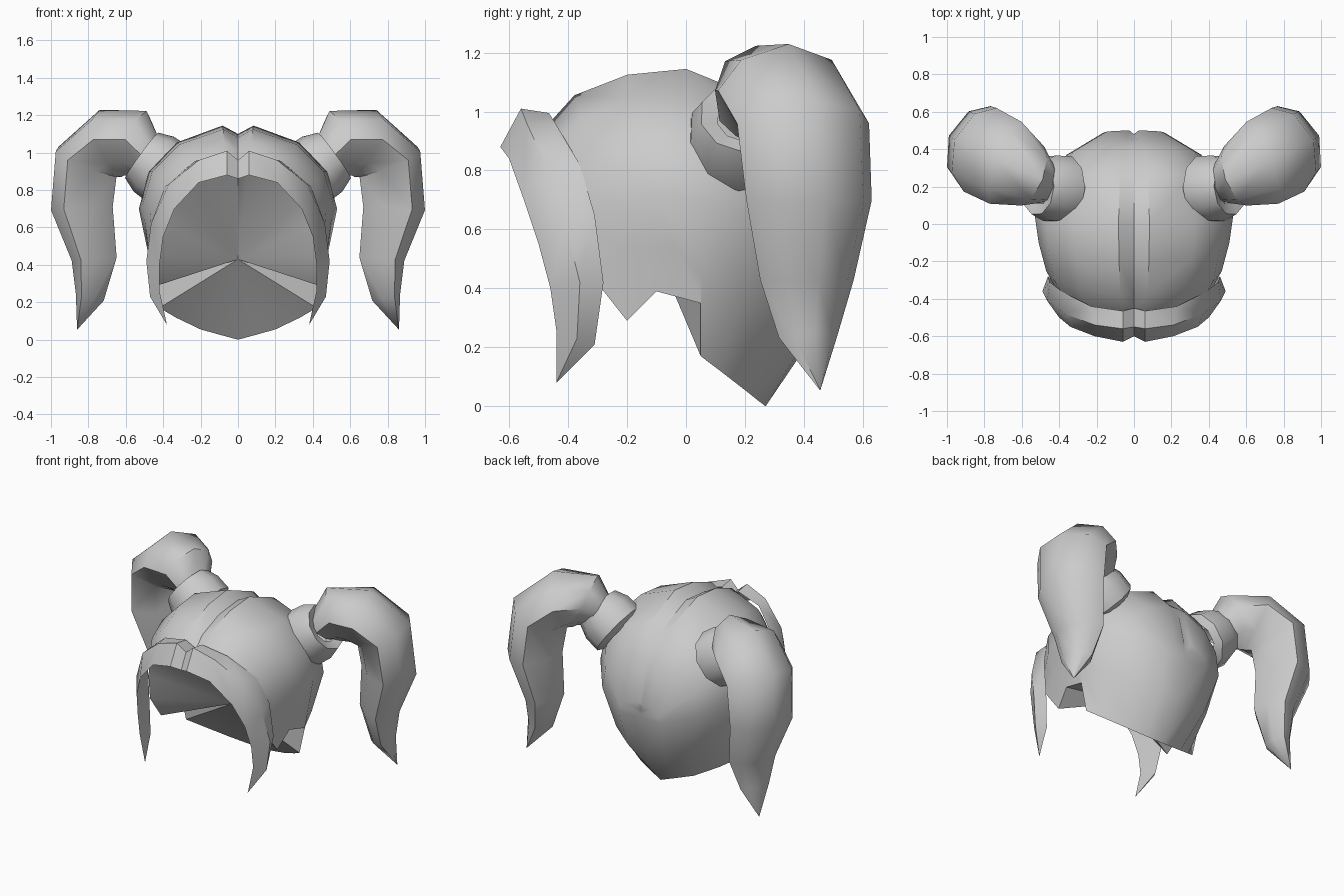
import bpy, bmesh
from math import sin, cos, radians, tau
from mathutils import Vector

cube = bpy.data.objects.get("Cube")
if cube:
    bpy.data.objects.remove(cube)

GREY = (0.6, 0.6, 0.6, 1)
hair = bpy.data.materials.new("hair_grey")
hair.use_nodes = True
hair.diffuse_color = GREY
hair.node_tree.nodes["Principled BSDF"].inputs["Base Color"].default_value = GREY


def loft(bm, rows, closed=False):
    """Skin consecutive rows of points; return the vertex rows."""
    rows = [[bm.verts.new(p) for p in row] for row in rows]
    for a, b in zip(rows, rows[1:]):
        n = len(a)
        for i in range(n if closed else n - 1):
            j = (i + 1) % n
            bm.faces.new((a[i], a[j], b[j], b[i]))
    return rows


def finish(name, bm, angle):
    """Mirror across x, weld, and shade with sharp creases."""
    mesh = bpy.data.meshes.new(name)
    obj = bpy.data.objects.new(name, mesh)
    bpy.context.collection.objects.link(obj)
    half = bm.copy()
    bmesh.ops.scale(half, vec=(-1, 1, 1), verts=half.verts)
    half.to_mesh(mesh)
    bm.from_mesh(mesh)
    bmesh.ops.remove_doubles(bm, verts=bm.verts, dist=0.001)
    bmesh.ops.dissolve_degenerate(bm, edges=bm.edges, dist=0.001)
    bmesh.ops.recalc_face_normals(bm, faces=bm.faces)
    bm.to_mesh(mesh)
    bm.free()
    half.free()
    mesh.materials.append(hair)
    bpy.ops.object.select_all(action="DESELECT")
    obj.select_set(True)
    bpy.context.view_layer.objects.active = obj
    bpy.ops.object.shade_smooth_by_angle(angle=radians(angle))


# Scalp: arches from brow to nape, each as crown, widest side and hem
arches = [
    ((-.47, .96), (.41, -.36, .62), (.43, -.2, .29)),
    ((-.38, 1.06), (.47, -.25, .68), (.45, -.1, .39)),
    ((-.2, 1.13), (.51, -.1, .72), (.46, .05, .35)),
    ((0, 1.15), (.53, .04, .7), (.42, .05, .17)),
    ((.27, 1.04), (.48, .22, .66), (.33, .12, .117)),
    ((.41, .88), (.36, .37, .56), (.2, .2, .055)),
    ((.5, .6), (.16, .49, .5), (.1, .235, .027)),
    ((.475, .55), (0, .475, .5), (0, .27, 0)),
]
rows = []
for i, ((ty, tz), side, hem) in enumerate(arches):
    sx, sy, sz = side
    row = [(0, ty - (.02 if i == 6 else 0), tz - (.05 if i < 5 else 0))]  # centre parting
    for deg in (9, 38, 64, 90):
        s, c = sin(radians(deg)), cos(radians(deg))
        row.append((sx * s, sy + (ty - sy) * c, sz + (tz - sz) * c))
    mid = (Vector(side) + Vector(hem)) / 2
    row += [(mid.x, mid.y * 1.18, mid.z), hem]
    rows.append(row)
bm = bmesh.new()
grid = loft(bm, rows)
# Hollow underside: a fan from the rim to a point inside the head
rim = grid[0] + [row[-1] for row in grid[1:]]
hub = bm.verts.new((0, -.06, .43))
for a, b in zip(rim, rim[1:]):
    bm.faces.new((a, b, hub))
finish("scalp", bm, 44)

# Fringe: a three-edged band that tapers to a point beside each cheek
ridge = [(0, -.55, .96), (.06, -.56, 1.01), (.21, -.54, .96), (.37, -.48, .83),
         (.465, -.41, .62), (.49, -.36, .42), (.47, -.37, .23)]
front = [(0, -.6, .86), (.06, -.63, .88), (.21, -.6, .84), (.34, -.55, .7),
         (.4, -.5, .55), (.42, -.46, .4), (.42, -.44, .26)]
back = [(0, -.45, .95), (.06, -.465, .995), (.23, -.44, .955), (.39, -.36, .82),
        (.45, -.31, .65), (.46, -.28, .42), (.43, -.31, .21)]
tip = (.38, -.44, .08)
bm = bmesh.new()
loft(bm, list(zip(ridge, front, back)) + [(tip,) * 3], closed=True)
finish("fringe", bm, 42)

# Hair ties: short tapering rings, turned around a slanted axis
axis = Vector((.8, .06, .58)).normalized()
across = axis.orthogonal().normalized()
other = axis.cross(across)
start = Vector((.37, .185, .88))
rows = []
for along, radius in ((-.03, .14), (0, .185), (.1, .182), (.18, .15), (.16, .09)):
    rows.append([start + axis * along + (across * cos(a) + other * sin(a)) * radius
                 for a in (tau * k / 10 for k in range(10))])
bm = bmesh.new()
loft(bm, rows, closed=True)
finish("hair_ties", bm, 42)

# Pigtails: a rounded section with two creases swept over and down
section = [(.12, -1), (.7, -.7), (1, 0), (.7, .7), (.12, 1), (-.6, .6), (-1, 0), (-.6, -.6)]
stations = [  # centre, half thickness, half depth
    ((.47, .21, .96), .1, .1), ((.55, .26, 1.05), .185, .17),
    ((.68, .325, 1.05), .19, .235), ((.805, .39, .95), .185, .24),
    ((.83, .41, .7), .172, .228), ((.765, .405, .43), .125, .17),
    ((.79, .41, .23), .08, .105), ((.86, .455, .055), .001, .001),
]
depth = Vector((-.36, .93, 0)).normalized()
centres = [Vector(s[0]) for s in stations]
rows = []
for i, (c, thick, deep) in enumerate(stations):
    tangent = centres[min(i + 1, len(centres) - 1)] - centres[max(i - 1, 0)]
    out = tangent.cross(depth).normalized()
    rows.append([centres[i] + out * thick * u + depth * deep * v for u, v in section])
bm = bmesh.new()
loft(bm, rows, closed=True)
finish("pigtails", bm, 50)
